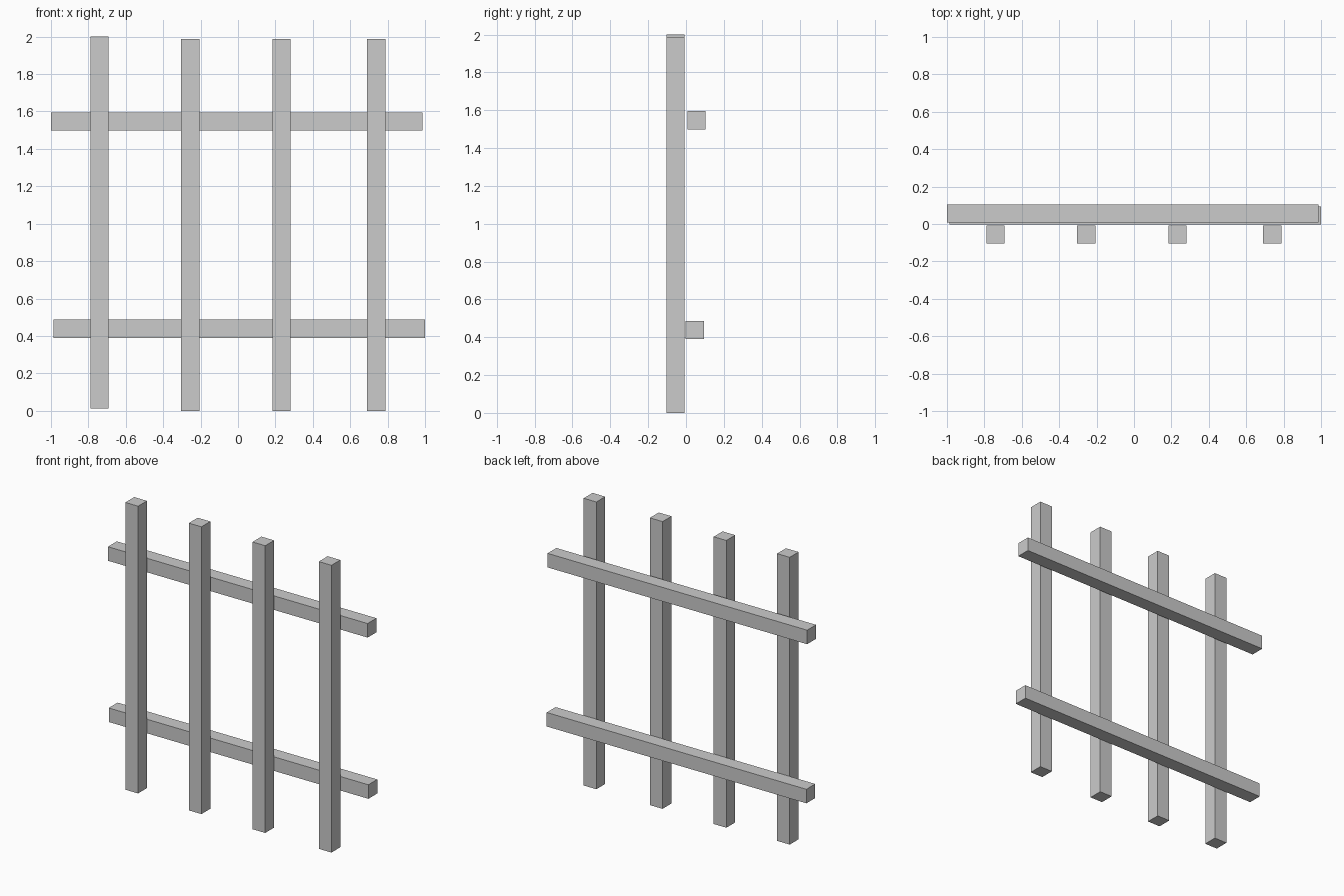
import bpy

if "Cube" in bpy.data.objects:
    bpy.data.objects.remove(bpy.data.objects["Cube"])

T = 0.097    # timber thickness
L = 1.987    # timber length


def beam(name, low, size):
    """Box given by its lowest corner and its size."""
    center = [a + s / 2 for a, s in zip(low, size)]
    bpy.ops.mesh.primitive_cube_add(size=1, location=center)
    ob = bpy.context.object
    ob.name = name
    ob.scale = size
    bpy.ops.object.transform_apply(location=False, rotation=False, scale=True)
    return ob


# Upright posts at the front (left one sits slightly higher)
posts = [(-0.789, 0.013), (-0.304, 0.0), (0.184, 0.0), (0.691, 0.0)]
for i, (x, z) in enumerate(posts, 1):
    beam(f"post_{i}", (x, -0.104, z), (T, T, L))

# Horizontal rails at the back, slightly staggered
beam("lower_rail", (1 - L, -0.003, 0.39), (L, T, T))
beam("upper_rail", (-1.0, 0.007, 1.498), (L, T, T))
